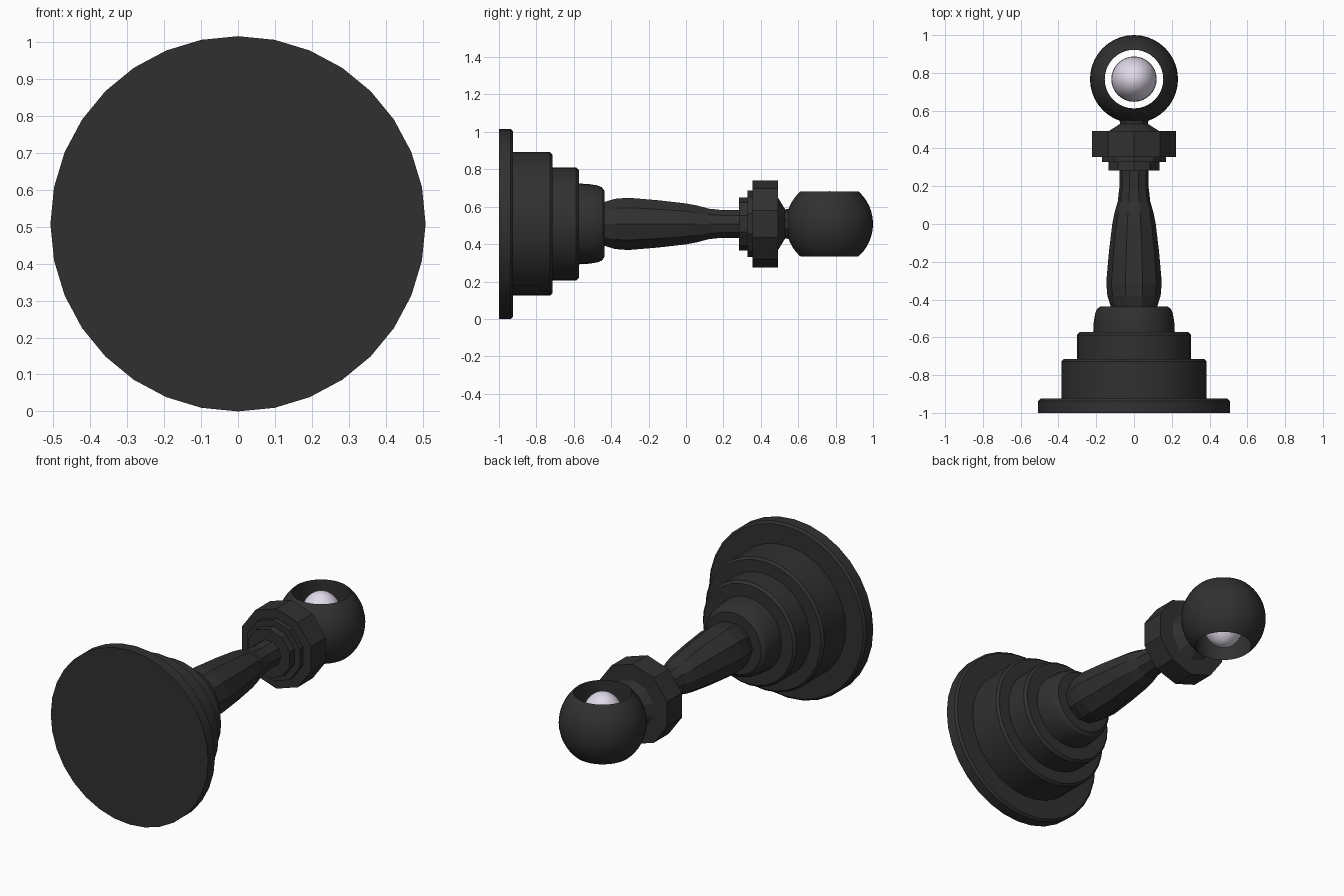
import bpy, bmesh
from math import sin, cos, pi, radians

if "Cube" in bpy.data.objects:
    bpy.data.objects.remove(bpy.data.objects["Cube"])

ZC = 0.508       # height of the turning axis
BALL_Y = 0.767   # centre of the ball along the axis


def material(name, color):
    m = bpy.data.materials.new(name)
    m.diffuse_color = color
    m.use_nodes = True
    m.node_tree.nodes["Principled BSDF"].inputs["Base Color"].default_value = m.diffuse_color
    return m


DARK = material("dark_metal", (0.03, 0.03, 0.03, 1))
PALE = material("pale_lilac", (0.75, 0.70, 0.82, 1))


def lathe(name, profile, sides, place, mat, phase=0.0, closed=False, smooth=None):
    """Turn (position, radius) points; place(a, u, v) maps to world space."""
    bm = bmesh.new()
    rings = []
    for a, r in profile:
        rings.append([bm.verts.new(place(a, r * sin(phase + 2 * pi * i / sides),
                                         r * cos(phase + 2 * pi * i / sides)))
                      for i in range(sides)])
    pairs = list(zip(rings, rings[1:]))
    if closed:
        pairs.append((rings[-1], rings[0]))
    for lo, hi in pairs:
        for i in range(sides):
            j = (i + 1) % sides
            bm.faces.new((lo[i], lo[j], hi[j], hi[i]))
    if not closed:
        bm.faces.new(rings[0])
        bm.faces.new(rings[-1])
    bmesh.ops.recalc_face_normals(bm, faces=bm.faces)
    mesh = bpy.data.meshes.new(name)
    bm.to_mesh(mesh)
    bm.free()
    ob = bpy.data.objects.new(name, mesh)
    bpy.context.collection.objects.link(ob)
    mesh.materials.append(mat)
    if smooth:
        bpy.ops.object.select_all(action='DESELECT')
        ob.select_set(True)
        bpy.context.view_layer.objects.active = ob
        bpy.ops.object.shade_smooth_by_angle(angle=radians(smooth))
    return ob


def along_y(a, u, v):
    return (u, a, ZC + v)


def along_z(a, u, v):
    return (u, BALL_Y + v, ZC + a)


# Stepped round base with small bevels
base = [(-1.0, 0.508), (-0.937, 0.508), (-0.925, 0.496),
        (-0.925, 0.384), (-0.727, 0.384), (-0.714, 0.371),
        (-0.714, 0.302), (-0.587, 0.302), (-0.573, 0.288),
        (-0.573, 0.216), (-0.52, 0.213), (-0.475, 0.206),
        (-0.45, 0.196), (-0.437, 0.178)]
lathe("stepped_base", base, 32, along_y, DARK, smooth=30)

# Faceted baluster shaft
shaft = [(-0.46, 0.115), (-0.44, 0.122), (-0.38, 0.141), (-0.31, 0.147),
         (-0.15, 0.133), (0.0, 0.115), (0.06, 0.103), (0.12, 0.086),
         (0.19, 0.078), (0.30, 0.078)]
lathe("shaft", shaft, 10, along_y, DARK, phase=pi / 2)

# Ten-sided stepped collar with tapering neck
collar = [(0.283, 0.142), (0.328, 0.142), (0.328, 0.178), (0.355, 0.178),
          (0.355, 0.233), (0.492, 0.233), (0.492, 0.14), (0.53, 0.078),
          (0.57, 0.082)]
lathe("collar", collar, 10, along_y, DARK)

# Ball bored through vertically
R, BORE = 0.233, 0.155
half = (R * R - BORE * BORE) ** 0.5
steps = 16
ball = []
for k in range(steps + 1):
    z = half * sin(pi / 2 * (2 * k / steps - 1))
    ball.append((z, (R * R - z * z) ** 0.5))
lathe("bored_ball", ball, 40, along_z, DARK, closed=True, smooth=35)

# Pale core floating inside the bore
bpy.ops.mesh.primitive_uv_sphere_add(segments=32, ring_count=16, radius=1,
                                     location=(0, BALL_Y, ZC))
core = bpy.context.object
core.name = "pale_core"
core.scale = (0.12, 0.12, 0.175)
core.data.materials.append(PALE)
bpy.ops.object.transform_apply(location=False, rotation=False, scale=True)
bpy.ops.object.shade_smooth_by_angle(angle=radians(40))
